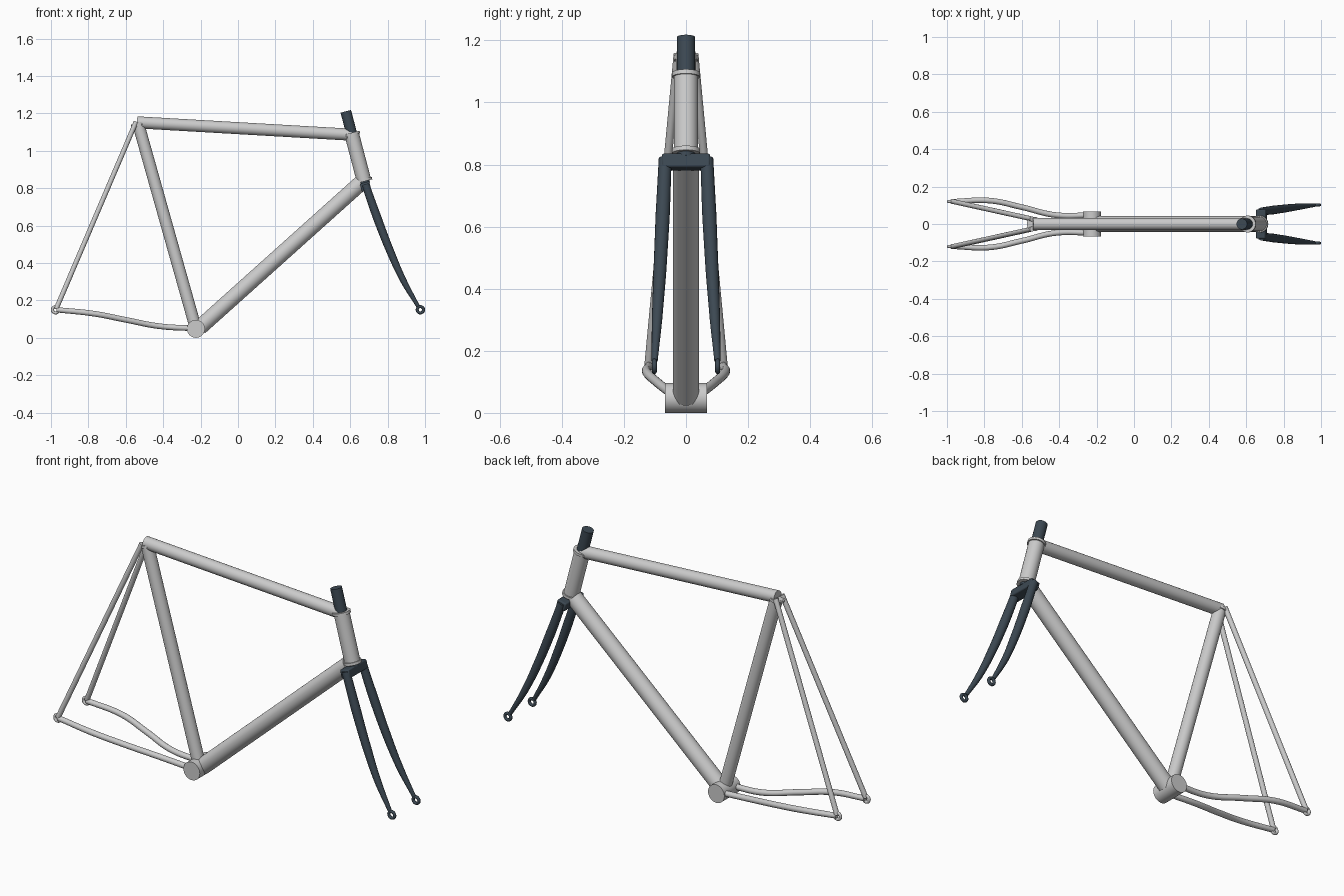
import bpy, math
from mathutils import Vector

if "Cube" in bpy.data.objects:
    bpy.data.objects.remove(bpy.data.objects["Cube"])

dark = bpy.data.materials.new("dark_slate")
dark.diffuse_color = (0.045, 0.065, 0.085, 1)
dark.use_nodes = True
dark.node_tree.nodes["Principled BSDF"].inputs["Base Color"].default_value = dark.diffuse_color


def finish(ob, name, mat=None, mirror=False):
    ob.name = name
    if mat:
        ob.data.materials.append(mat)
    bpy.ops.object.select_all(action='DESELECT')
    ob.select_set(True)
    bpy.context.view_layer.objects.active = ob
    bpy.ops.object.shade_smooth_by_angle(angle=math.radians(35))
    if mirror:
        m = ob.modifiers.new("mirror", 'MIRROR')
        m.use_axis = (False, True, False)
        bpy.ops.object.transform_apply(location=True, rotation=True, scale=True)
    return ob


def tube(name, a, b, r, mat=None, mirror=False):
    a, b = Vector(a), Vector(b)
    d = b - a
    bpy.ops.mesh.primitive_cylinder_add(vertices=32, radius=r, depth=d.length, location=(a + b) / 2)
    ob = bpy.context.object
    ob.rotation_euler = d.to_track_quat('Z', 'Y').to_euler()
    return finish(ob, name, mat, mirror)


def swept(name, pts, mat=None):
    # points are (x, y, z, radius)
    cu = bpy.data.curves.new(name, 'CURVE')
    cu.dimensions = '3D'
    cu.bevel_depth = 1
    cu.bevel_resolution = 6
    cu.resolution_u = 10
    cu.use_fill_caps = True
    sp = cu.splines.new('BEZIER')
    sp.bezier_points.add(len(pts) - 1)
    for p, (x, y, z, r) in zip(sp.bezier_points, pts):
        p.co = (x, y, z)
        p.radius = r
        p.handle_left_type = p.handle_right_type = 'AUTO'
    ob = bpy.data.objects.new(name, cu)
    bpy.context.collection.objects.link(ob)
    bpy.ops.object.select_all(action='DESELECT')
    ob.select_set(True)
    bpy.context.view_layer.objects.active = ob
    bpy.ops.object.convert(target='MESH')
    return finish(bpy.context.object, name, mat, True)


def ring(name, loc, mat=None):
    bpy.ops.mesh.primitive_torus_add(major_radius=0.017, minor_radius=0.008, major_segments=28,
                                     minor_segments=12, location=loc, rotation=(math.pi / 2, 0, 0))
    return finish(bpy.context.object, name, mat, True)


# head tube axis
top = Vector((0.608, 0, 1.09))
low = Vector((0.673, 0, 0.842))
u = (top - low).normalized()

# main triangle
bb = (-0.225, 0, 0.048)
tube("bottom_bracket_shell", (bb[0], -0.068, bb[2]), (bb[0], 0.068, bb[2]), 0.048)
tube("seat_tube", bb, (-0.535, 0, 1.15), 0.032)
tube("top_tube", (-0.54, 0, 1.152), (0.605, 0, 1.086), 0.032)
tube("down_tube", (-0.205, 0, 0.055), (0.657, 0, 0.828), 0.042)
tube("head_tube", low, top, 0.039)
tube("upper_head_collar", top - u * 0.008, top + u * 0.006, 0.045)
tube("lower_head_collar", low - u * 0.006, low + u * 0.008, 0.045)
s = Vector((-0.31, 0, 1.102)).normalized()
c = Vector((-0.535, 0, 1.143))
tube("seat_collar", c - s * 0.008, c + s * 0.006, 0.038)

# rear triangle
swept("chainstays", [(-0.225, 0.047, 0.05, 0.015), (-0.42, 0.048, 0.062, 0.015),
                     (-0.6, 0.09, 0.096, 0.015), (-0.77, 0.125, 0.129, 0.015),
                     (-0.97, 0.12, 0.15, 0.014)])
tube("seatstays", (-0.972, 0.121, 0.155), (-0.545, 0.027, 1.155), 0.013, None, True)
ring("rear_dropouts", (-0.975, 0.12, 0.15))

# fork
tube("steerer_tube", low - u * 0.02, top + u * 0.125, 0.029, dark)
bpy.ops.mesh.primitive_cube_add(size=1, location=(0.682, 0, 0.808))
crown = bpy.context.object
crown.scale = (0.052, 0.156, 0.046)
crown.rotation_euler = (0, math.atan2(-u.x, u.z) * -1, 0)
crown.rotation_euler.y = math.atan2(u.x, u.z)
bpy.ops.object.transform_apply(location=False, rotation=False, scale=True)
b = crown.modifiers.new("bevel", 'BEVEL')
b.width = 0.006
b.segments = 2
finish(crown, "fork_crown", dark)
swept("fork_blades", [(0.681, 0.067, 0.82, 0.021), (0.745, 0.075, 0.64, 0.023),
                      (0.815, 0.084, 0.46, 0.021), (0.885, 0.093, 0.305, 0.017),
                      (0.963, 0.101, 0.168, 0.010)], dark)
ring("front_dropouts", (0.975, 0.102, 0.15), dark)
